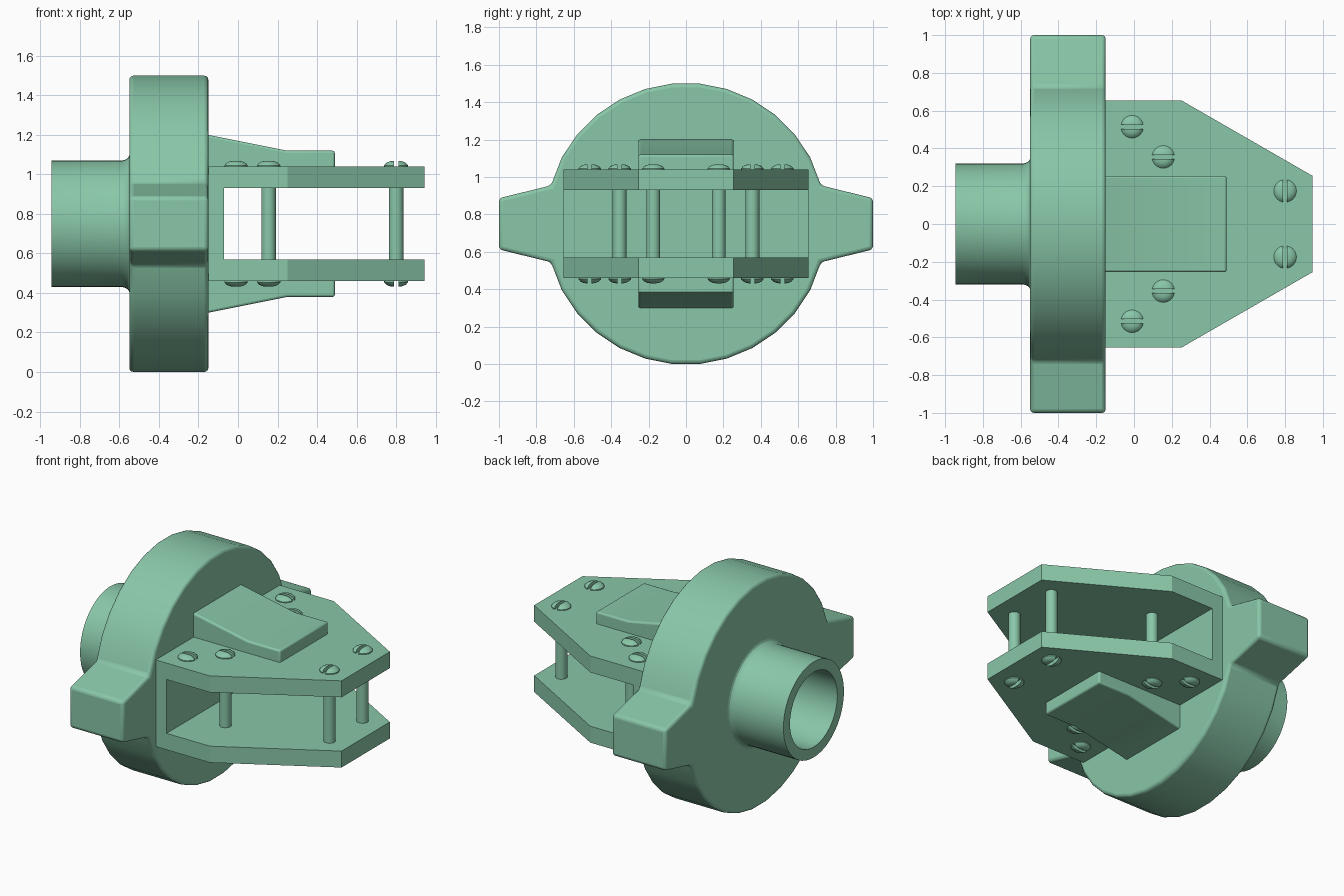
import bpy, bmesh, math
from mathutils import Vector

cube = bpy.data.objects.get("Cube")
if cube:
    bpy.data.objects.remove(cube, do_unlink=True)

CZ = 0.75  # height of the main axis

green = bpy.data.materials.new("soft green")
green.use_nodes = True
COLOUR = (0.25, 0.57, 0.39, 1)
green.diffuse_color = COLOUR
green.node_tree.nodes["Principled BSDF"].inputs["Base Color"].default_value = COLOUR


def finish(name, bm, bevel=0, smooth=False):
    bmesh.ops.recalc_face_normals(bm, faces=bm.faces)
    mesh = bpy.data.meshes.new(name)
    bm.to_mesh(mesh)
    bm.free()
    mesh.materials.append(green)
    ob = bpy.data.objects.new(name, mesh)
    bpy.context.collection.objects.link(ob)
    if bevel:
        mod = ob.modifiers.new("Bevel", 'BEVEL')
        mod.width, mod.segments = bevel, 3
        mod.limit_method, mod.angle_limit = 'ANGLE', math.radians(25)
    if smooth:
        bpy.ops.object.select_all(action='DESELECT')
        ob.select_set(True)
        bpy.context.view_layer.objects.active = ob
        bpy.ops.object.shade_smooth_by_angle(angle=math.radians(30))
    return ob


def prism(name, points, offset, **kw):
    """Extrude a closed outline of 3D points along an offset."""
    bm = bmesh.new()
    face = bm.faces.new([bm.verts.new(p) for p in points])
    res = bmesh.ops.extrude_face_region(bm, geom=[face], use_keep_orig=True)
    verts = [g for g in res["geom"] if isinstance(g, bmesh.types.BMVert)]
    bmesh.ops.translate(bm, verts=verts, vec=Vector(offset))
    return finish(name, bm, **kw)


# Flange: round disc with a tapered lug on each side, as one outline
outline = []
for k in range(32):
    a = (k + 0.5) * math.tau / 32
    y, z = 0.753 * math.cos(a), 0.753 * math.sin(a)
    if abs(z) > 0.23:
        outline.append((y, z))
outline += [(s * y, t * z) for s in (1, -1) for t in (1, -1)
            for y, z in ((0.722, 0.205), (1.0, 0.137))]


def outline_order(p):
    # lug corners are sorted by angle around the axis
    return math.atan2(p[1], p[0])


outline.sort(key=outline_order)
prism("flange", [(-0.55, y, CZ + z) for y, z in outline], (0.4, 0, 0),
      bevel=0.02, smooth=True)

# Hollow neck with a small fillet where it meets the flange
profile = [(-0.54, 0.25), (-0.945, 0.25), (-0.945, 0.32), (-0.585, 0.32),
           (-0.568, 0.325), (-0.555, 0.335), (-0.548, 0.352)]
bm = bmesh.new()
verts = [bm.verts.new((x, 0, CZ + r)) for x, r in profile]
edges = [bm.edges.new(pair) for pair in zip(verts, verts[1:])]
bmesh.ops.spin(bm, geom=verts + edges, cent=(0, 0, CZ), axis=(1, 0, 0),
               angle=math.tau, steps=48)
bmesh.ops.remove_doubles(bm, verts=bm.verts, dist=1e-4)
finish("neck", bm, smooth=True)

# Bracket back wall
prism("bracket_wall", [(-0.17, -0.655, 0.56), (-0.17, 0.655, 0.56),
                       (-0.17, 0.655, 0.94), (-0.17, -0.655, 0.94)], (0.1, 0, 0))

# Upper and lower plates with their stiffening wedges
plate = [(-0.17, -0.655), (0.25, -0.655), (0.945, -0.255),
         (0.945, 0.255), (0.25, 0.655), (-0.17, 0.655)]
wedge = [(-0.2, 0.2), (0.49, 0.2), (0.49, 0.37), (0.25, 0.37), (-0.15, 0.45), (-0.2, 0.46)]
for side, s in (("upper", 1), ("lower", -1)):
    prism(side + "_plate", [(x, y, CZ + s * 0.18) for x, y in plate], (0, 0, s * 0.11))
    prism(side + "_wedge", [(x, -0.255, CZ + s * max(h, 0.25)) for x, h in wedge],
          (0, 0.51, 0), bevel=0.012, smooth=True)


# Slotted screw: two domed halves with a gap between them
def screw(name, x, y, s, slot_along_y):
    bm = bmesh.new()
    for half in (1, -1):
        pts = []
        for r, h in ((0.06, -0.01), (0.06, 0.006), (0.05, 0.018), (0.035, 0.025), (0.02, 0.028)):
            limit = math.asin(0.011 / r)
            for i in range(11):
                a = limit + (math.pi - 2 * limit) * i / 10
                u, v = r * math.cos(a), half * r * math.sin(a)
                if slot_along_y:
                    u, v = v, u
                pts.append(bm.verts.new((x + u, y + v, CZ + s * (0.29 + h))))
        res = bmesh.ops.convex_hull(bm, input=pts)
        loose = [g for g in res["geom_interior"] if isinstance(g, bmesh.types.BMVert)]
        bmesh.ops.delete(bm, geom=loose, context='VERTS')
    finish(name, bm, smooth=True)


# Spacer rod between the plates
def rod(name, x, y):
    ring = [(x + 0.037 * math.cos(i * math.tau / 20),
             y + 0.037 * math.sin(i * math.tau / 20), CZ - 0.2) for i in range(20)]
    prism(name, ring, (0, 0, 0.4), smooth=True)


# Fasteners: position, has a rod, slot direction
for label, x, y, has_rod, along_y in (("rear", -0.01, 0.515, False, False),
                                      ("middle", 0.155, 0.355, True, False),
                                      ("tip", 0.8, 0.175, True, True)):
    for side, m in (("left", 1), ("right", -1)):
        for level, s in (("upper", 1), ("lower", -1)):
            screw(f"{label}_{side}_{level}_screw", x, m * y, s, along_y)
        if has_rod:
            rod(f"{label}_{side}_rod", x, m * y)
